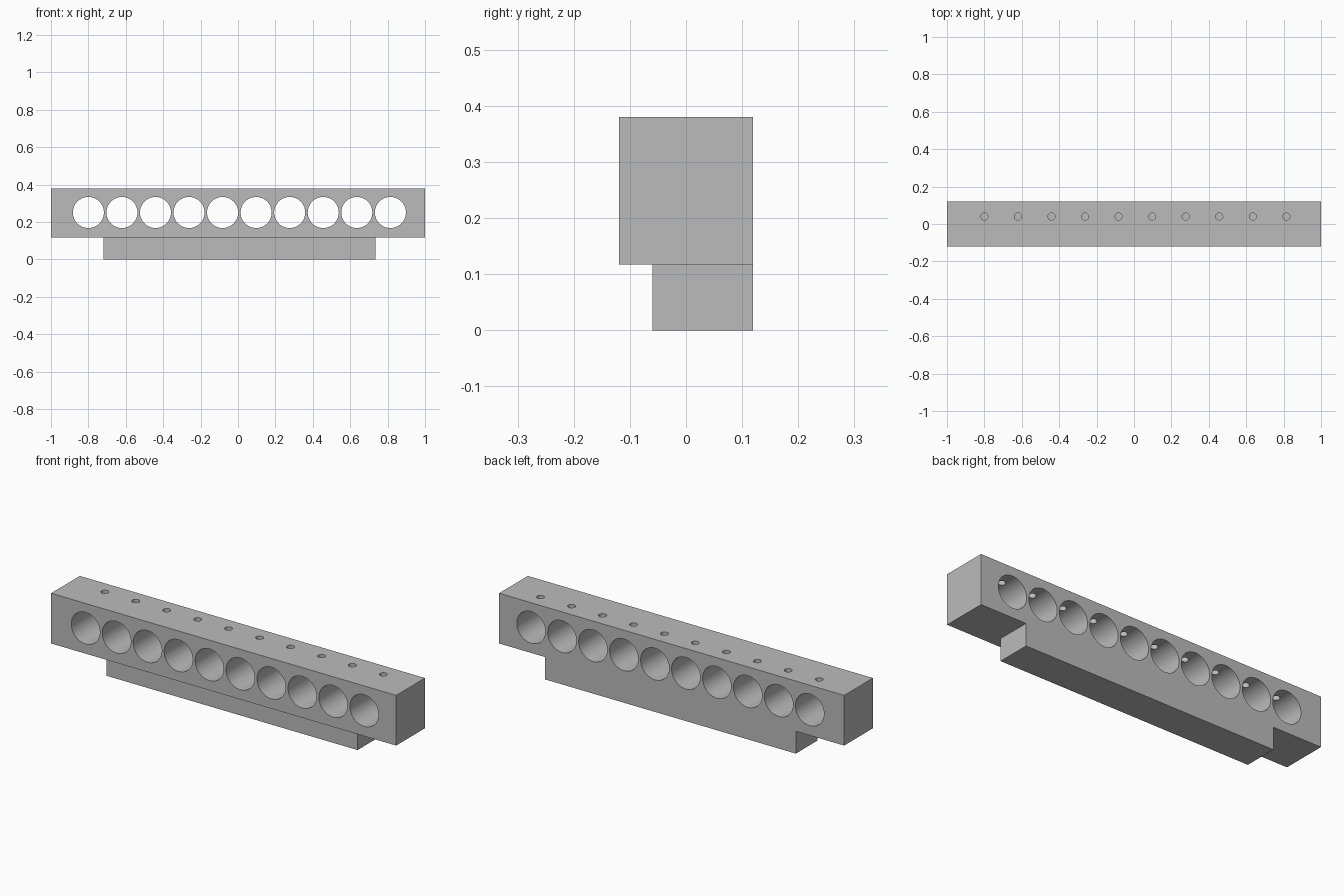
import bpy
import bmesh
import math
from mathutils import Matrix, Vector

if "Cube" in bpy.data.objects:
    bpy.data.objects.remove(bpy.data.objects["Cube"], do_unlink=True)

COUNT = 10
FIRST_X, PITCH = -0.80, 0.1794
BORE_Z, PIN_Y = 0.251, 0.04

grey = bpy.data.materials.new("plain grey")
grey.use_nodes = True
colour = (0.5, 0.5, 0.5, 1)
grey.diffuse_color = colour
grey.node_tree.nodes["Principled BSDF"].inputs["Base Color"].default_value = colour


def add_object(name, bm):
    mesh = bpy.data.meshes.new(name)
    bm.to_mesh(mesh)
    bm.free()
    mesh.materials.append(grey)
    obj = bpy.data.objects.new(name, mesh)
    bpy.context.collection.objects.link(obj)
    return obj


def box(name, low, high):
    low, high = Vector(low), Vector(high)
    bm = bmesh.new()
    place = Matrix.Translation((low + high) / 2) @ Matrix.Diagonal((*(high - low), 1))
    bmesh.ops.create_cube(bm, size=1, matrix=place)
    return add_object(name, bm)


def row_of_cylinders(name, radius, depth, y, z, turn, sides):
    bm = bmesh.new()
    for i in range(COUNT):
        place = Matrix.Translation((FIRST_X + i * PITCH, y, z)) @ Matrix.Rotation(turn, 4, "X")
        bmesh.ops.create_cone(bm, cap_ends=True, segments=sides, radius1=radius,
                              radius2=radius, depth=depth, matrix=place)
    return add_object(name, bm)


def combine(target, other, operation):
    mod = target.modifiers.new(other.name, "BOOLEAN")
    mod.operation = operation
    mod.solver = "EXACT"
    mod.object = other
    bpy.context.view_layer.objects.active = target
    bpy.ops.object.modifier_apply(modifier=mod.name)
    bpy.data.objects.remove(other, do_unlink=True)


# Long rail with a narrower foot flush with its back
rail = box("rack_rail", (-1, -0.119, 0.117), (1, 0.119, 0.38))
foot = box("rack_foot", (-0.72, -0.06, 0), (0.735, 0.119, 0.15))
combine(rail, foot, "UNION")

# Large bores from front to back
bores = row_of_cylinders("bore_cutter", 0.083, 0.5, 0, BORE_Z, math.pi / 2, 64)
combine(rail, bores, "DIFFERENCE")

# Small pin holes from the top down into each bore
pins = row_of_cylinders("pin_cutter", 0.019, 0.2, PIN_Y, BORE_Z + 0.1, 0, 32)
combine(rail, pins, "DIFFERENCE")

# Smooth hole walls, sharp block edges
bpy.ops.object.select_all(action="DESELECT")
rail.select_set(True)
bpy.context.view_layer.objects.active = rail
bpy.ops.object.shade_smooth_by_angle(angle=math.radians(30))
